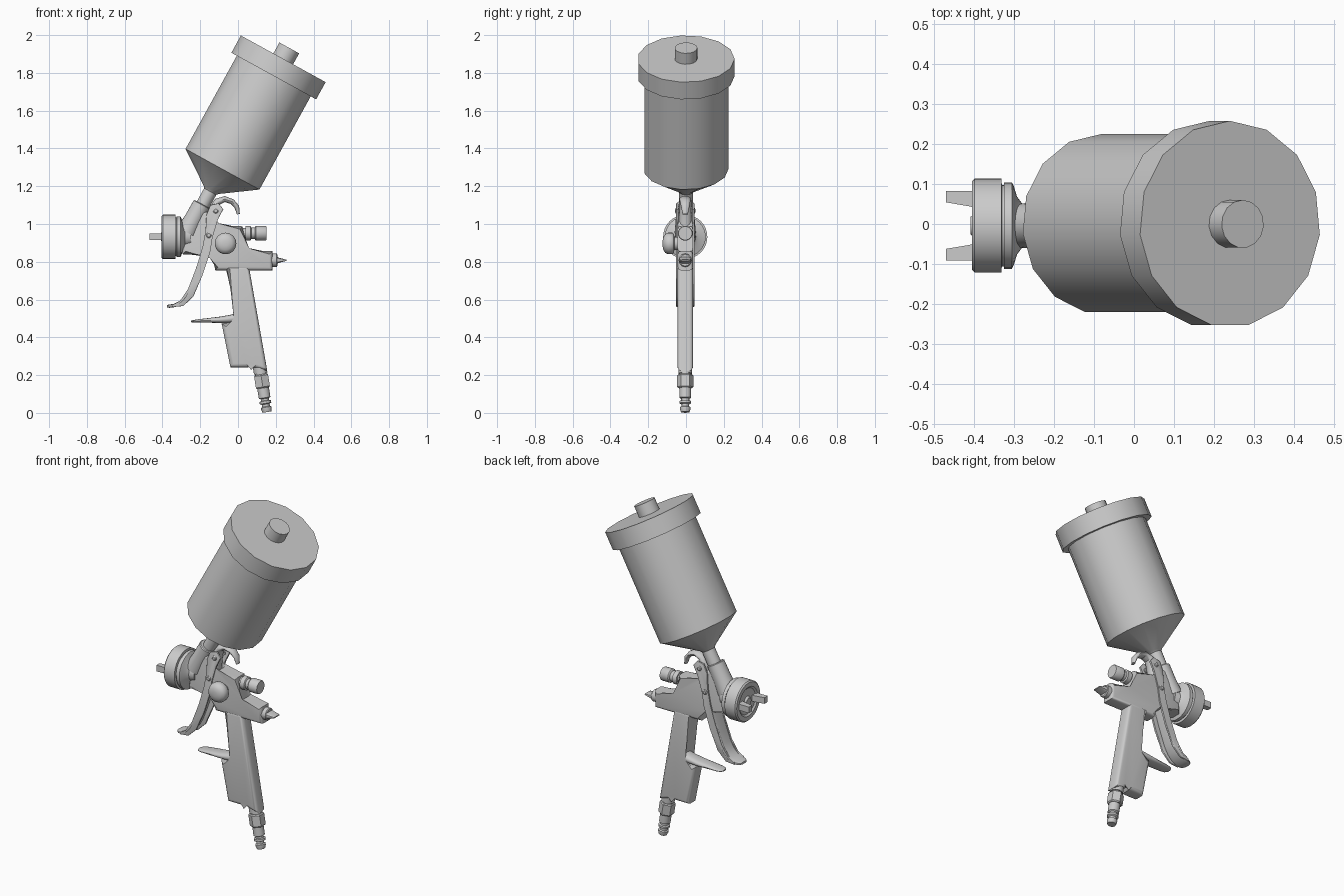
import bpy, bmesh, math
from mathutils import Vector

YC = -0.004  # centre plane of the gun


def finish(name, bm, angle=35):
    bmesh.ops.recalc_face_normals(bm, faces=bm.faces)
    me = bpy.data.meshes.new(name)
    bm.to_mesh(me)
    bm.free()
    ob = bpy.data.objects.new(name, me)
    bpy.context.collection.objects.link(ob)
    bpy.ops.object.select_all(action='DESELECT')
    ob.select_set(True)
    bpy.context.view_layer.objects.active = ob
    bpy.ops.object.shade_smooth_by_angle(angle=math.radians(angle))
    return ob


def skin(bm, rings):
    """Join rings of vertices and close both ends."""
    n = len(rings[0])
    for a, b in zip(rings, rings[1:]):
        for i in range(n):
            j = (i + 1) % n
            bm.faces.new((a[i], a[j], b[j], b[i]))
    bm.faces.new(rings[0])
    bm.faces.new(rings[-1])


def revolve(name, origin, axis, profile, n=24, angle=35):
    """Turn (distance along axis, radius) pairs round the axis."""
    o, d = Vector(origin), Vector(axis).normalized()
    u = Vector((0, 1, 0)) if abs(d.y) < 0.5 else Vector((1, 0, 0))
    v = d.cross(u)
    bm = bmesh.new()
    rings = []
    for t, r in profile:
        ang = [2 * math.pi * i / n for i in range(n)]
        rings.append([bm.verts.new(o + d * t + u * r * math.cos(a) + v * r * math.sin(a)) for a in ang])
    skin(bm, rings)
    return finish(name, bm, angle)


def prism(name, pts, y0, y1, bevel=0.0, segs=3):
    """Extrude an (x, z) outline in y with rounded rims."""
    bm = bmesh.new()
    rings = [[bm.verts.new((x, y, z)) for x, z in pts] for y in (y0, y1)]
    skin(bm, rings)
    if bevel:
        rim = [e for e in bm.edges if abs(e.verts[0].co.y - e.verts[1].co.y) < 1e-6]
        bmesh.ops.bevel(bm, geom=rim, offset=bevel, segments=segs, profile=0.5, affect='EDGES')
    return finish(name, bm)


def loft(name, secs, power=1.0, n=16):
    """Sweep oval sections (x, z, half thickness, half width) along a side-view path."""
    bm = bmesh.new()
    rings = []
    for i, (x, z, h, w) in enumerate(secs):
        a, b = secs[max(i - 1, 0)], secs[min(i + 1, len(secs) - 1)]
        t = Vector((b[0] - a[0], 0, b[1] - a[1])).normalized()
        nrm = Vector((-t.z, 0, t.x))
        ring = []
        for k in range(n):
            c, s = math.cos(2 * math.pi * k / n), math.sin(2 * math.pi * k / n)
            c = math.copysign(abs(c) ** power, c)
            s = math.copysign(abs(s) ** power, s)
            ring.append(bm.verts.new(Vector((x, YC + w * c, z)) + nrm * h * s))
        rings.append(ring)
    skin(bm, rings)
    return finish(name, bm, 40)


# Paint cup with 15 sides, tilted back
cup_o, cup_d = (-0.082, 0, 1.29), (0.482, 0, 0.876)
revolve("cup", cup_o, cup_d, [(-0.23, 0.037), (-0.135, 0.037), (-0.125, 0.045),
                              (0, 0.2245), (0.58, 0.2245)], 15)
revolve("cup_lid", cup_o, cup_d, [(0.563, 0.2575), (0.667, 0.2575)], 15)
revolve("lid_knob", cup_o, cup_d, [(0.66, 0.06), (0.733, 0.06)], 15)

# Gun body with angled collar under the cup
prism("gun_body", [(-0.283, 1.01), (-0.235, 1.09), (-0.156, 1.06), (-0.11, 0.988), (0.024, 0.988),
                   (0.045, 0.856), (0.183, 0.856), (0.183, 0.755), (-0.12, 0.755),
                   (-0.135, 0.835), (-0.294, 0.84)], YC - 0.04, YC + 0.04, 0.016)
revolve("cup_collar", (-0.19, YC, 1.105), (-0.482, 0, -0.876),
        [(0, 0.044), (0.004, 0.049), (0.09, 0.05), (0.17, 0.056)])

# Air cap with its flared base and two horns
revolve("air_cap", (-0.25, YC, 0.932), (-1, 0, 0),
        [(0, 0.05), (0.03, 0.056), (0.042, 0.072), (0.05, 0.098), (0.055, 0.108), (0.074, 0.108),
         (0.075, 0.102), (0.08, 0.102), (0.081, 0.117), (0.148, 0.117), (0.155, 0.11),
         (0.155, 0.085), (0.147, 0.075), (0.147, 0.03), (0.158, 0.022)], 32)
for side, s in (("left", 1), ("right", -1)):
    bm = bmesh.new()
    rings = [[bm.verts.new((x, YC + s * y, z)) for x, y in
              ((-0.39, 0.042), (-0.41, 0.048), (-0.469, 0.058), (-0.469, 0.087), (-0.39, 0.087))]
             for z in (0.914, 0.95)]
    skin(bm, rings)
    finish("air_cap_horn_" + side, bm, 20)

# Hanging hook behind the collar
loft("hanging_hook", [(-0.14, 0.99, 0.03, 0.034), (-0.13, 1.075, 0.027, 0.034),
                      (-0.108, 1.118, 0.02, 0.033), (-0.07, 1.132, 0.016, 0.031),
                      (-0.03, 1.118, 0.014, 0.027), (-0.006, 1.09, 0.013, 0.022),
                      (0.002, 1.052, 0.008, 0.014)])

# Trigger: two side plates, a front web and pivot pins
plate = [(-0.146, 1.10), (-0.167, 1.05), (-0.172, 0.962), (-0.188, 0.877), (-0.22, 0.771),
         (-0.262, 0.654), (-0.305, 0.591), (-0.345, 0.575), (-0.345, 0.56), (-0.289, 0.566),
         (-0.236, 0.617), (-0.188, 0.728), (-0.146, 0.856), (-0.135, 0.93), (-0.109, 1.025),
         (-0.077, 1.078), (-0.103, 1.11)]
for side, s in (("left", 1), ("right", -1)):
    ya, yb = sorted((YC + s * 0.037, YC + s * 0.048))
    prism("trigger_plate_" + side, plate, ya, yb, 0.003, 2)
    for k, (x, z) in enumerate(((-0.118, 1.07), (-0.155, 0.94))):
        revolve(f"trigger_pin_{side}_{k + 1}", (x, YC + s * 0.03, z), (0, s, 0),
                [(0, 0.014), (0.02, 0.014), (0.024, 0.009)], 16)
loft("trigger_web", [(-0.182, 0.86, 0.009, 0.047), (-0.211, 0.771, 0.009, 0.048),
                     (-0.233, 0.71, 0.009, 0.048), (-0.255, 0.652, 0.009, 0.048),
                     (-0.277, 0.612, 0.009, 0.049), (-0.305, 0.583, 0.009, 0.049),
                     (-0.34, 0.568, 0.009, 0.047), (-0.364, 0.565, 0.009, 0.038),
                     (-0.376, 0.565, 0.006, 0.024)], 0.6)

# Handle and finger rest
prism("handle", [(-0.068, 0.78), (-0.003, 0.51), (-0.003, 0.48), (-0.087, 0.474), (-0.04, 0.241),
                 (0.055, 0.241), (0.068, 0.258), (0.085, 0.24), (0.155, 0.222), (0.057, 0.78)],
      YC - 0.041, YC + 0.041, 0.02, 4)
loft("finger_rest", [(-0.248, 0.484, 0.004, 0.014), (-0.238, 0.485, 0.006, 0.028),
                     (-0.215, 0.487, 0.008, 0.035), (-0.09, 0.493, 0.017, 0.041),
                     (-0.03, 0.499, 0.022, 0.041), (0.02, 0.508, 0.03, 0.038)], 0.8)

# Side adjusting button
revolve("side_button", (-0.066, YC, 0.897), (0, -1, 0),
        [(0.03, 0.035), (0.058, 0.035), (0.06, 0.05), (0.068, 0.057), (0.09, 0.057),
         (0.106, 0.05), (0.116, 0.034), (0.12, 0.014)], 24, 50)

# Rear needle knob and lower air screw
revolve("needle_knob", (0.015, YC, 0.951), (1, 0, 0),
        [(0, 0.028), (0.025, 0.028), (0.025, 0.038), (0.052, 0.038), (0.056, 0.03), (0.074, 0.03),
         (0.076, 0.036), (0.08, 0.039), (0.13, 0.039), (0.135, 0.036)])
revolve("air_screw", (0.175, YC, 0.808), (1, 0, 0), [(0, 0.035), (0.03, 0.035), (0.034, 0.03)])
loft("air_screw_wing", [(0.2, 0.808, 0.02, 0.032), (0.222, 0.808, 0.012, 0.032),
                        (0.256, 0.808, 0.003, 0.026)], 0.5)

# Air hose fitting below the handle
fit_o, fit_d = (0.113, YC, 0.253), (0.16, 0, -0.987)
revolve("fitting_collar", fit_o, fit_d, [(-0.02, 0.036), (0.045, 0.036), (0.045, 0.03), (0.06, 0.03)])
revolve("fitting_nut", fit_o, fit_d, [(0.05, 0.038), (0.056, 0.043), (0.117, 0.043), (0.123, 0.038)], 6)
revolve("hose_nipple", fit_o, fit_d,
        [(0.12, 0.031), (0.175, 0.031), (0.18, 0.022), (0.19, 0.022), (0.193, 0.031), (0.205, 0.031),
         (0.21, 0.021), (0.222, 0.021), (0.226, 0.028), (0.235, 0.028), (0.252, 0.023)])
